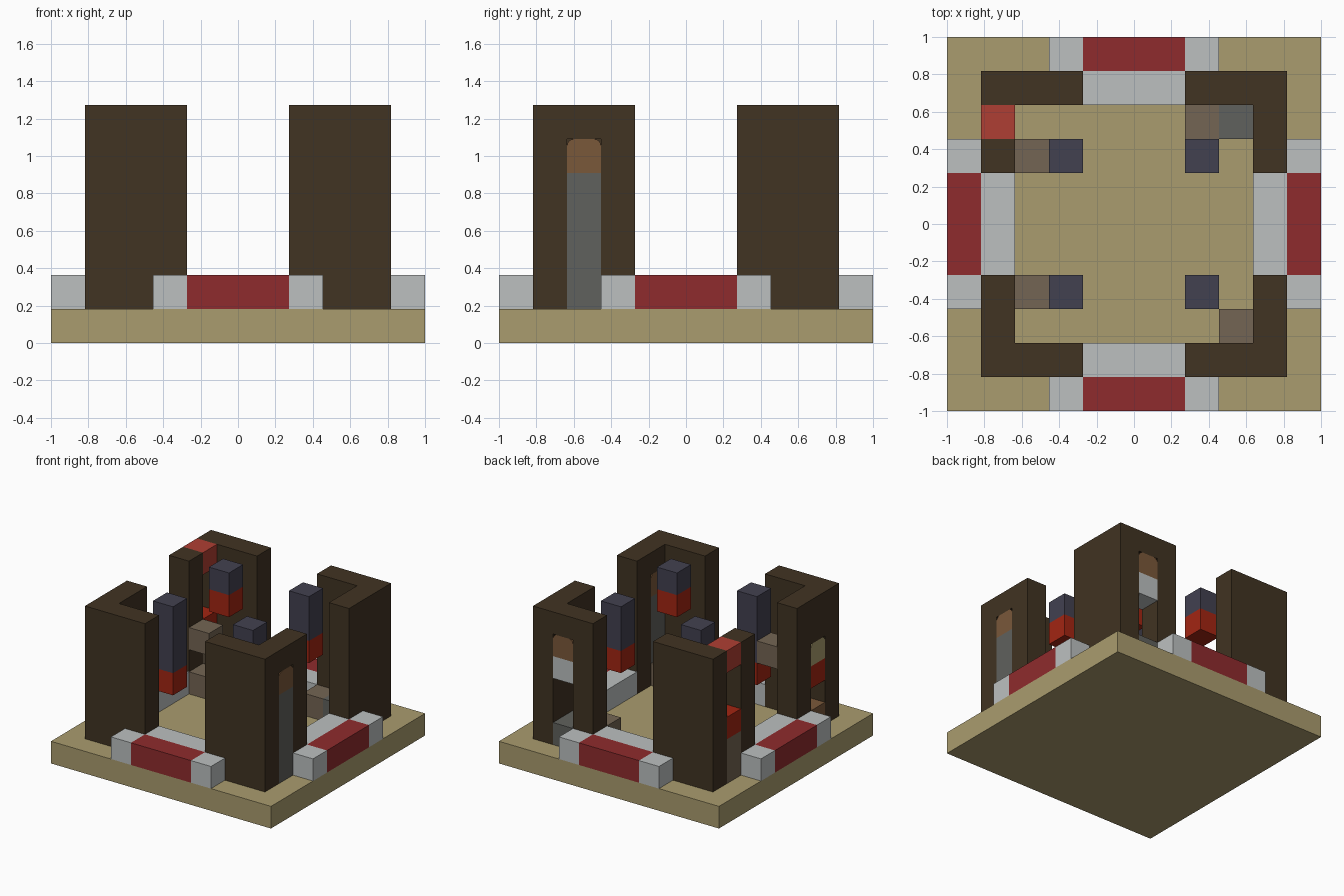
import bpy, bmesh, math
from mathutils import Vector

CELLS = 11
U = 2 / CELLS

cube = bpy.data.objects.get("Cube")
if cube:
    bpy.data.objects.remove(cube, do_unlink=True)


def linear(c):
    c /= 255
    return c / 12.92 if c <= 0.04045 else ((c + 0.055) / 1.055) ** 2.4


def material(name, r, g, b):
    m = bpy.data.materials.new(name)
    m.use_nodes = True
    color = (linear(r), linear(g), linear(b), 1)
    m.diffuse_color = color
    m.node_tree.nodes["Principled BSDF"].inputs["Base Color"].default_value = color
    return m


tan = material("tan", 170, 156, 110)
white = material("pale_grey", 188, 192, 192)
crimson = material("crimson", 143, 43, 45)
dark_wood = material("dark_wood", 65, 51, 34)
navy = material("slate_navy", 66, 65, 80)
stone = material("brown_stone", 116, 101, 83)
slate = material("slate_grey", 96, 97, 93)
brick = material("brick_red", 175, 63, 51)
orange = material("orange_red", 163, 37, 18)
clay = material("clay_brown", 122, 88, 58)


def world(i, j, k):
    """Grid corner to world position; level 0 is the top of the base."""
    return Vector((i * U - 1, j * U - 1, (k + 1) * U))


def finish(name, bm, mat):
    bmesh.ops.recalc_face_normals(bm, faces=bm.faces)
    mesh = bpy.data.meshes.new(name)
    bm.to_mesh(mesh)
    bm.free()
    mesh.materials.append(mat)
    obj = bpy.data.objects.new(name, mesh)
    bpy.context.collection.objects.link(obj)
    return obj


def block(name, mat, x, y, z):
    """Box over grid ranges (start, end) on each axis."""
    bm = bmesh.new()
    bmesh.ops.create_cube(bm, size=1)
    for v in bm.verts:
        v.co = world(*(r[0] if c < 0 else r[1] for r, c in zip((x, y, z), v.co)))
    return finish(name, bm, mat)


def column(name, mat, cell, low, high):
    i, j = cell
    return block(name, mat, (i, i + 1), (j, j + 1), (low, high))


def wall(name, mat, cells):
    """Joined shell around a set of grid cells, with flat faces merged."""
    bm = bmesh.new()
    for cell in cells:
        for axis in range(3):
            for side in (0, 1):
                near = list(cell)
                near[axis] += 2 * side - 1
                if tuple(near) in cells:
                    continue
                corners = []
                for a, b in ((0, 0), (1, 0), (1, 1), (0, 1)):
                    p = list(cell)
                    p[axis] += side
                    p[(axis + 1) % 3] += a
                    p[(axis + 2) % 3] += b
                    corners.append(bm.verts.new(world(*p)))
                bm.faces.new(corners)
    bmesh.ops.remove_doubles(bm, verts=bm.verts, dist=U / 100)
    bmesh.ops.recalc_face_normals(bm, faces=bm.faces)
    bmesh.ops.dissolve_limit(bm, angle_limit=0.01, verts=bm.verts, edges=bm.edges)
    return finish(name, bm, mat)


def arch(name, mat, cell, level, across):
    """One-cell block with rounded upper corners; across is the axis of its width."""
    r = 0.2
    profile = [(0, 0), (1, 0)]
    for cx, start in ((1 - r, 0), (r, 90)):
        for step in range(4):
            t = math.radians(start + 30 * step)
            profile.append((cx + r * math.cos(t), 1 - r + r * math.sin(t)))
    bm = bmesh.new()
    rings = []
    for depth in (0, 1):
        ring = []
        for w, h in profile:
            p = [cell[0] + depth, cell[1] + depth, level + h]
            p[across] = cell[across] + w
            ring.append(bm.verts.new(world(*p)))
        rings.append(ring)
        bm.faces.new(ring)
    for n in range(len(profile)):
        m = (n + 1) % len(profile)
        bm.faces.new((rings[0][n], rings[0][m], rings[1][m], rings[1][n]))
    return finish(name, bm, mat)


# Base slab
block("base", tan, (0, CELLS), (0, CELLS), (-1, 0))

# Low rim on all four sides: inner step, crimson panel, pale end posts
for side, outer, inner in (("near", 0, 1), ("far", 10, 9)):
    for turned in (False, True):
        def rim(part, mat, along, row):
            x, y = along, (row, row + 1)
            if turned:
                x, y = y, x
            label = {"near": "right", "far": "left"} if turned else {"near": "front", "far": "back"}
            block(f"{label[side]}_{part}", mat, x, y, (0, 1))
        rim("step", white, (4, 7), inner)
        rim("panel", crimson, (4, 7), outer)
        rim("post_a", white, (3, 4), outer)
        rim("post_b", white, (7, 8), outer)

# Corner towers: name, corner cell, window cell, height of the window gap
TOWERS = (
    ("front_right", (1, 1), (1, 2), 4),
    ("front_left", (9, 1), (9, 2), 5),
    ("back_right", (1, 9), (1, 8), 6),
    ("back_left", (9, 9), (8, 9), 5),
)
for name, (ci, cj), window, gap in TOWERS:
    di, dj = (1 if c == 1 else -1 for c in (ci, cj))
    plan = {(ci + n * di, cj) for n in range(3)} | {(ci, cj + n * dj) for n in range(3)}
    cells = {(i, j, k) for i, j in plan for k in range(6)
             if (i, j) != window or k >= gap}
    wall(name + "_tower", dark_wood, cells)

# Window fillings
arch("front_right_arch", tan, (1, 2), 3, 1)
column("front_right_window_band", orange, (1, 2), 2, 3)
column("front_right_sill", clay, (1, 2), 0, 1)

arch("front_left_arch", clay, (9, 2), 4, 1)
column("front_left_window", slate, (9, 2), 0, 4)

column("back_right_lintel", brick, (1, 8), 5, 6)
column("back_right_window_band", orange, (1, 8), 2, 3)
column("back_right_sill", stone, (1, 8), 0, 2)

arch("back_left_arch", clay, (8, 9), 4, 0)
column("back_left_window_band", white, (8, 9), 3, 4)
column("back_left_sill", slate, (8, 9), 0, 1)

# Hanging pillars with glowing feet: cell and lowest level
PILLARS = (
    ("front_right", (3, 3), 2),
    ("front_left", (7, 3), 4),
    ("back_right", (3, 7), 4),
    ("back_left", (7, 7), 3),
)
for name, cell, low in PILLARS:
    column(name + "_pillar", navy, cell, low + 1, 6)
    column(name + "_pillar_foot", orange, cell, low, low + 1)

# Stair blocks inside the towers
column("front_right_stair", stone, (2, 3), 3, 4)
column("front_left_stair", stone, (8, 2), 0, 1)
column("back_right_lower_stair", stone, (2, 7), 0, 1)
column("back_right_upper_stair", stone, (2, 7), 2, 3)
column("back_left_stair", stone, (7, 8), 0, 1)
column("back_left_landing", slate, (8, 8), 0, 1)
